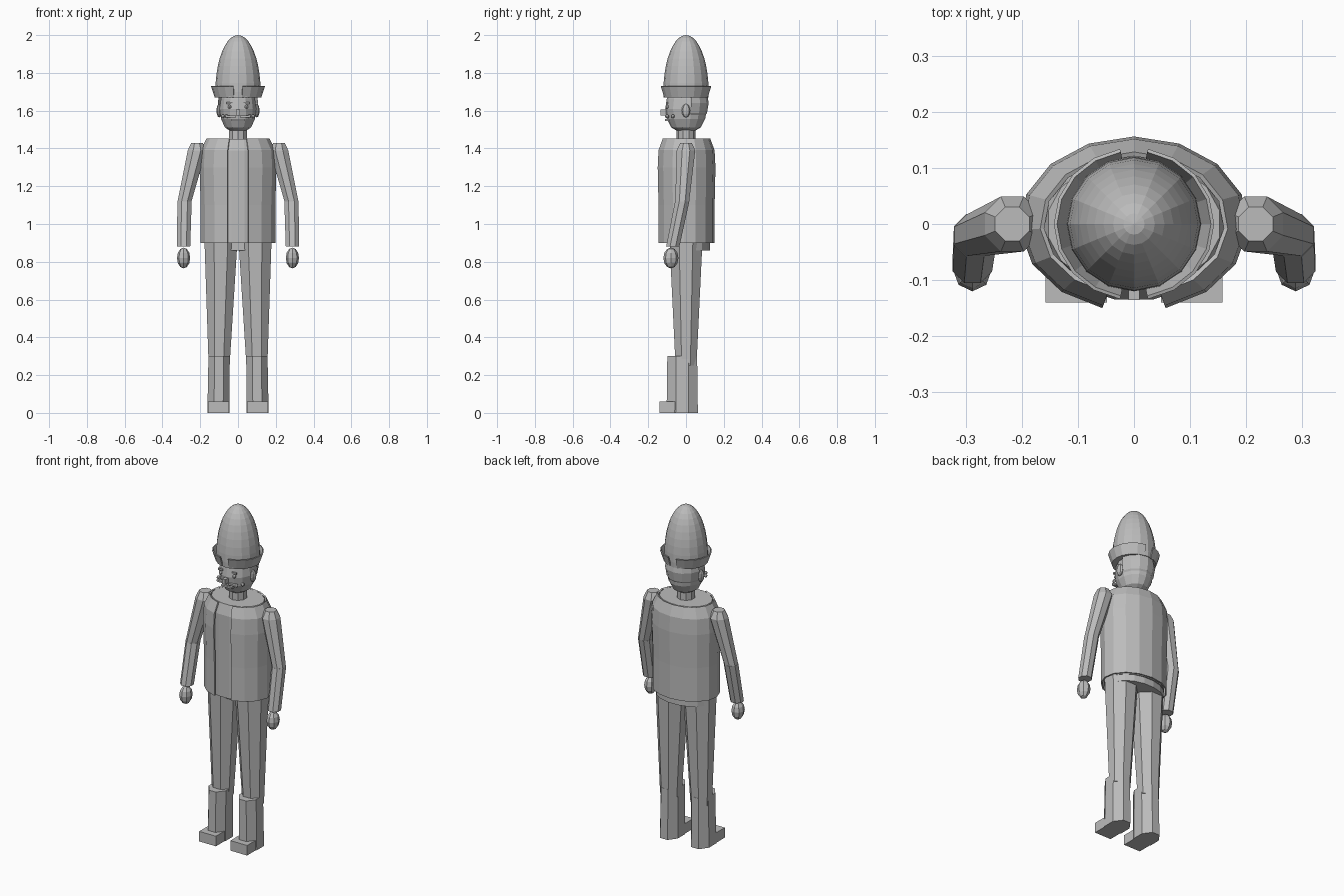
import bpy, bmesh
from math import sin, cos, radians
from mathutils import Vector

old = bpy.data.objects.get("Cube")
if old:
    bpy.data.objects.remove(old, do_unlink=True)

shade = 0.5
colour = (shade, shade, shade, 1)
grey = bpy.data.materials.new("plain grey")
grey.use_nodes = True
grey.diffuse_color = colour
grey.node_tree.nodes["Principled BSDF"].inputs["Base Color"].default_value = colour


def finish(name, bm, wall=None):
    bmesh.ops.recalc_face_normals(bm, faces=bm.faces)
    mesh = bpy.data.meshes.new(name)
    bm.to_mesh(mesh)
    bm.free()
    mesh.materials.append(grey)
    obj = bpy.data.objects.new(name, mesh)
    bpy.context.collection.objects.link(obj)
    if wall:
        solid = obj.modifiers.new("wall", 'SOLIDIFY')
        solid.thickness = wall
        solid.offset = 0


def loft(name, centres, radii, depth=1, sides=8, facing=0, sweep=360, wall=None):
    """Skin level ellipses, one per centre; a part sweep leaves an open shell."""
    bm = bmesh.new()
    rows = []
    first = facing - sweep / 2
    closed = sweep == 360
    steps = sides if closed else sides + 1
    for centre, radius in zip(centres, radii):
        row = []
        for step in range(steps):
            angle = radians(first + sweep * (step + closed / 2) / sides)
            offset = Vector((cos(angle), depth * sin(angle), 0)) * radius
            row.append(bm.verts.new(centre + offset))
        rows.append(row)
    for low, high in zip(rows, rows[1:]):
        for step in range(sides):
            after = (step + 1) % steps
            bm.faces.new((low[step], low[after], high[after], high[step]))
    if closed:
        bm.faces.new(rows[0])
        bm.faces.new(rows[-1])
    finish(name, bm, wall)


def column(*heights):
    """Centres stacked on the middle axis."""
    return [Vector((0, 0, height)) for height in heights]


def ball(name, centre, size, sides=8, rings=6, floor=0, back_only=False):
    """Scaled sphere, flattened at a floor height or kept at the back only."""
    bm = bmesh.new()
    bmesh.ops.create_uvsphere(bm, u_segments=sides, v_segments=rings, radius=1)
    if back_only:
        front = [vert for vert in bm.verts if vert.co.y < 0]
        bmesh.ops.delete(bm, geom=front, context='VERTS')
    bmesh.ops.scale(bm, vec=size, verts=bm.verts)
    bmesh.ops.translate(bm, vec=centre, verts=bm.verts)
    for vert in bm.verts:
        vert.co.z = max(vert.co.z, floor)
    finish(name, bm)


def box(name, centre, size):
    bm = bmesh.new()
    bmesh.ops.create_cube(bm, size=1)
    bmesh.ops.scale(bm, vec=size, verts=bm.verts)
    bmesh.ops.translate(bm, vec=centre, verts=bm.verts)
    finish(name, bm)


# Heights shared by the body parts
hem, shoulder_line, collar = 0.9, 1.39, 1.45
hat_base = 1.67
chest = 0.2
neckline = chest * 0.82
body_depth = 0.76

# Torso, pelvis and the open coat
loft("torso", column(hem, shoulder_line, collar), (chest * 0.9, chest * 0.9, neckline * 0.95),
     depth=body_depth, sides=16)
pelvis_shift = Vector((0, 0.03, 0))
loft("pelvis", [centre + pelvis_shift for centre in column(0.86, 1)],
     (neckline, neckline), depth=0.6, sides=16)
loft("coat", column(hem, 1.1, 1.3, shoulder_line, collar),
     (chest * 0.97, chest * 0.97, chest, chest * 0.97, neckline),
     depth=body_depth, sides=14, facing=90, sweep=328, wall=0.008)

# Neck, head and hair
loft("neck", column(collar - 0.02, 1.53), (0.05, 0.05), sides=10)
ball("head", (0, 0, 1.61), (0.1, 0.11, 0.14), sides=14, rings=8, floor=1.49)
ball("hair", (0, 0, 1.64), (0.11, 0.12, 0.14), sides=14, rings=8, floor=1.55, back_only=True)

# Nose and mouth
box("nose", (0, -0.12, 1.59), (0.02, 0.03, 0.03))
box("mouth", (0, -0.1, 1.55), (0.07, 0.02, 0.01))

# Tall rounded hat
ball("hat_dome", (0, 0, 1.7), (0.12, 0.12, 0.3), sides=16, rings=20, floor=hat_base)

for side, s in (("left", 1), ("right", -1)):
    # Upturned brim half, split at front and back
    loft(side + "_brim", column(hat_base, hat_base + 0.06), (0.12, 0.14), depth=0.95,
         facing=90 - 90 * s, sweep=160, wall=0.006)

    # Ear, eye, brow and curled moustache
    ball(side + "_ear", (s * 0.1, 0, 1.6), (0.014, 0.023, 0.036))
    ball(side + "_eye", (s * 0.045, -0.1, 1.62), (0.01, 0.01, 0.01))
    box(side + "_brow", (s * 0.045, -0.1, 1.64), (0.03, 0.01, 0.01))
    box(side + "_moustache", (s * 0.035, -0.1, 1.57), (0.05, 0.02, 0.01))
    for curl, spot in (("inner", (0.06, -0.1)), ("outer", (0.08, -0.07))):
        ball(side + "_moustache_curl_" + curl, (s * spot[0], spot[1], 1.57), (0.01, 0.01, 0.01))

    # Bent arm with a capped shoulder and a hand below the cuff
    shoulder = Vector((s * 0.217, 0, shoulder_line))
    elbow = Vector((s * 0.283, -0.02, 1.12))
    wrist = Vector((s * 0.288, -0.07, 0.88))
    cap = shoulder + Vector((0, 0, 0.04))
    loft(side + "_upper_arm", (elbow, shoulder, cap), (0.04, 0.053, 0.033))
    loft(side + "_forearm", (wrist, elbow), (0.038, 0.041))
    ball(side + "_hand", wrist - Vector((0, 0.01, 0.06)), (0.035, 0.04, 0.055))

    # Trouser leg tapering into the boot
    hip = Vector((s * 0.09, 0, 0.92))
    ankle = Vector((s * 0.1, 0, 0.25))
    loft(side + "_leg", (ankle, hip), (0.06, 0.095))

    # Boot shaft with a square toe
    sole = Vector((s * 0.103, -0.02, 0))
    boot_top = Vector((s * 0.1, -0.02, 0.3))
    loft(side + "_boot", (sole, boot_top), (0.064, 0.061), depth=1.4)
    box(side + "_toe", sole + Vector((0, -0.06, 0.03)), (0.11, 0.12, 0.06))
